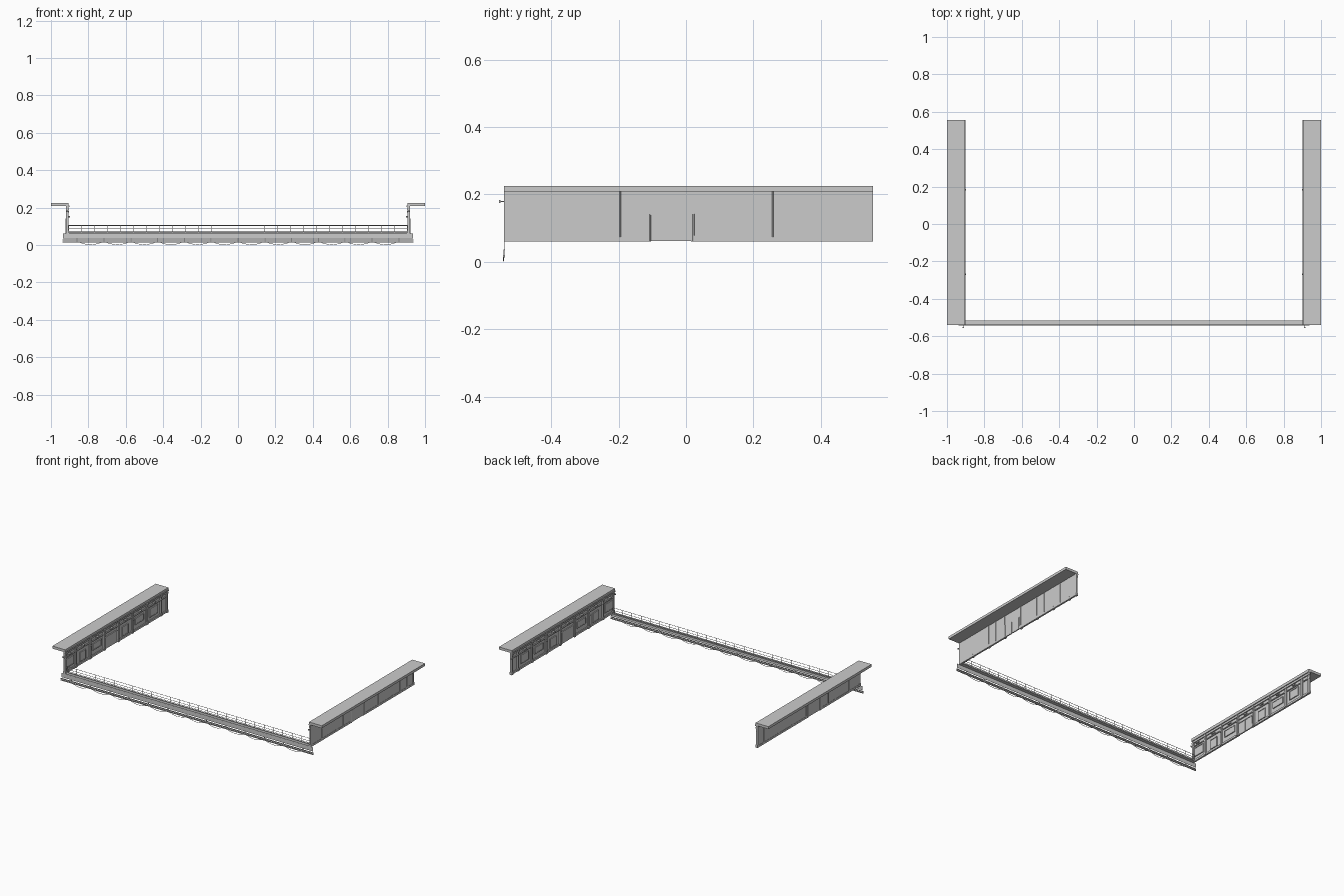
import bpy, bmesh, math
from mathutils import Matrix, Vector

if "Cube" in bpy.data.objects:
    bpy.data.objects.remove(bpy.data.objects["Cube"])


def finish(name, bm, mirror=False):
    me = bpy.data.meshes.new(name)
    bm.to_mesh(me)
    bm.free()
    ob = bpy.data.objects.new(name, me)
    bpy.context.collection.objects.link(ob)
    if mirror:
        ob.modifiers.new("mirror", 'MIRROR').use_axis[0] = True
    return ob


def boxes(name, specs, mirror=False):
    """Each spec is x0, x1, y0, y1, z0, z1."""
    bm = bmesh.new()
    for x0, x1, y0, y1, z0, z1 in specs:
        m = Matrix.Translation(((x0 + x1) / 2, (y0 + y1) / 2, (z0 + z1) / 2)) \
            @ Matrix.Diagonal((x1 - x0, y1 - y0, z1 - z0, 1))
        bmesh.ops.create_cube(bm, size=1, matrix=m)
    return finish(name, bm, mirror)


def rods(name, segs, r, sides=6, mirror=False):
    """Each segment is a pair of end points."""
    bm = bmesh.new()
    for a, b in segs:
        a, b = Vector(a), Vector(b)
        m = Matrix.Translation((a + b) / 2) @ (b - a).to_track_quat('Z', 'Y').to_matrix().to_4x4()
        bmesh.ops.create_cone(bm, cap_ends=True, segments=sides, radius1=r, radius2=r,
                              depth=(b - a).length, matrix=m)
    return finish(name, bm, mirror)


Y0, Y1 = -0.54, 0.555
cols = [-0.418 + 0.15 * i for i in range(7)]
edges = [-0.548] + cols + [0.563]
bays = list(zip(edges[:-1], edges[1:]))

# Side galleries: roof slab, wall sheet and top beam
boxes("roof_slab", [(0.905, 1.0, Y0, Y1, 0.208, 0.225)], True)
boxes("side_wall", [(0.915, 0.918, Y0, Y1, 0.061, 0.208)], True)
boxes("top_beam", [(0.908, 0.916, Y0, Y1, 0.190, 0.208),
                   (0.902, 0.908, Y0, Y1, 0.203, 0.211)], True)

# Columns with foot and capital
spec = []
for y in cols + [Y0 + 0.008, Y1 - 0.008]:
    spec += [(0.906, 0.920, y - 0.006, y + 0.006, 0.060, 0.208),
             (0.904, 0.920, y - 0.008, y + 0.008, 0.060, 0.078),
             (0.904, 0.918, y - 0.008, y + 0.008, 0.186, 0.195)]
boxes("columns", spec, True)

# Skirting and transom in every bay, the middle bay has a doorway instead of skirting
skirt, transom, frames, boards = [], [], [], []
for i, (a, b) in enumerate(bays):
    a, b = max(a + 0.008, Y0), min(b - 0.008, Y1)
    mid = (a + b) / 2
    if i != 3:
        skirt.append((0.909, 0.920, a, b, 0.060, 0.073))
    transom.append((0.909, 0.916, a, b, 0.163, 0.169))
    if b - a < 0.1 or i == 3:
        continue
    # Framed notice boards of varied size
    w = (0.040, 0.030, 0.045)[i % 3]
    z0, z1 = ((0.095, 0.150), (0.080, 0.140), (0.105, 0.145))[i % 3]
    boards.append((0.911, 0.916, mid - w, mid + w, z0, z1))
    for s in (-1, 1):
        frames.append((0.909, 0.916, mid + s * w - 0.002, mid + s * w + 0.002, z0, z1))
    for z in (z0, z1):
        frames.append((0.909, 0.916, mid - w - 0.002, mid + w + 0.002, z - 0.002, z + 0.002))
boxes("skirting", skirt, True)
boxes("transom", transom, True)
boxes("notice_boards", boards, True)
boxes("board_frames", frames, True)

# Doorway with rounded jamb posts in the middle bay
boxes("door", [(0.911, 0.919, -0.104, -0.047, 0.062, 0.138),
               (0.911, 0.919, -0.043, 0.016, 0.062, 0.138),
               (0.909, 0.919, -0.110, 0.022, 0.138, 0.143)], True)
rods("door_jambs", [((0.918, y, 0.060), (0.918, y, 0.142)) for y in (-0.109, 0.020)],
     0.0045, 8, True)

# Drain pipes on the outer wall
rods("drain_pipes", [((0.919, y, 0.074), (0.919, y, 0.208)) for y in (-0.195, 0.257, 0.405)],
     0.002, 6, True)

# Small wall lamps inside the bays and on two columns
boxes("wall_lamps", [(0.903, 0.916, y - 0.012, y + 0.012, 0.174, 0.182)
                     for y in (0.41, 0.26, 0.107, -0.043, -0.193, -0.343, -0.49)], True)
rods("column_lamps", [((0.899, y, 0.150), (0.908, y, 0.150)) for y in (0.183, -0.268)],
     0.004, 8, True)
boxes("end_lamp", [(0.908, 0.917, -0.555, -0.551, 0.175, 0.183),
                   (0.911, 0.913, -0.552, -0.538, 0.178, 0.180)], True)

# Front walkway: fascia sheet, narrow deck and edge lip
boxes("front_fascia", [(-0.935, 0.935, -0.5385, -0.5375, 0.034, 0.061)])
boxes("front_deck", [(-0.906, 0.906, -0.538, -0.515, 0.060, 0.064),
                     (-0.906, 0.906, -0.520, -0.515, 0.064, 0.068)])

# Lower rail along the front with hanging cable loops
boxes("lower_rail", [(-0.937, 0.937, -0.543, -0.537, 0.013, 0.019),
                     (-0.937, 0.937, -0.542, -0.538, 0.023, 0.028)])
n = 12
step = 1.72 / n
segs = []
for k in range(n):
    x = -0.86 + k * step
    pts = [(x + step * t / 8, -0.541, 0.018 - 0.0165 * math.sin(math.pi * t / 8)) for t in range(9)]
    segs += list(zip(pts[:-1], pts[1:]))
rods("cable_loops", segs, 0.0014, 5)
boxes("rail_hangers", [(x - 0.003, x + 0.003, -0.541, -0.538, 0.013, 0.036)
                       for x in [-0.86 + k * step for k in range(n + 1)]])

# Guard rail on the walkway
posts = [-0.905 + 1.81 * k / 26 for k in range(27)]
rods("guard_posts", [((x, -0.518, 0.066), (x, -0.518, 0.104)) for x in posts], 0.0014)
rods("guard_rails", [((-0.906, -0.518, z), (0.906, -0.518, z)) for z in (0.074, 0.086, 0.104)],
     0.0014)
